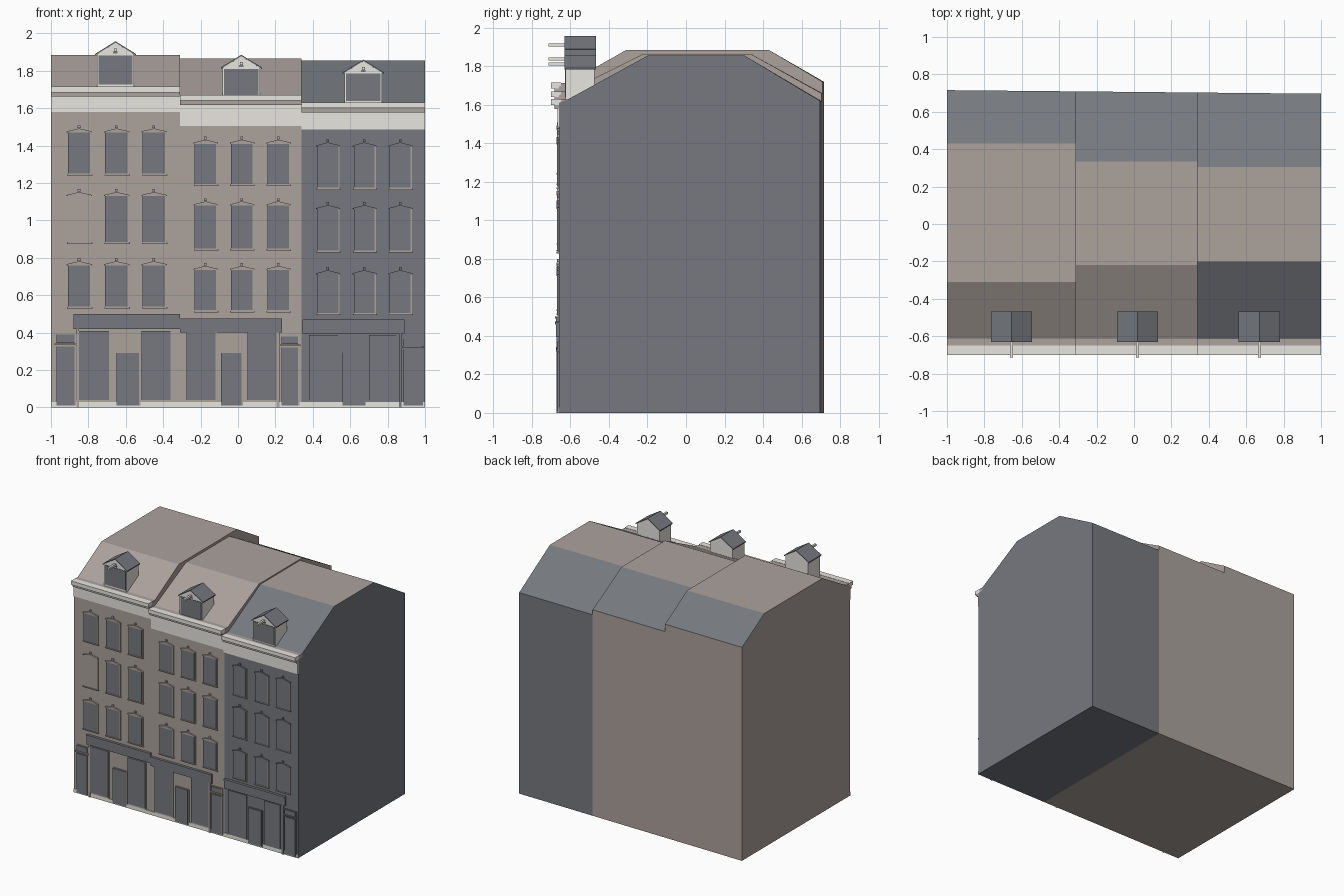
import bpy, bmesh

cube = bpy.data.objects.get("Cube")
if cube:
    bpy.data.objects.remove(cube, do_unlink=True)


def material(name, r, g, b):
    m = bpy.data.materials.new(name)
    m.use_nodes = True
    m.diffuse_color = (r, g, b, 1)
    m.node_tree.nodes["Principled BSDF"].inputs["Base Color"].default_value = (r, g, b, 1)
    return m


BROWN = material("warm_brown", 0.41, 0.36, 0.335)
GREY = material("blue_grey", 0.18, 0.19, 0.212)
WHITE = material("off_white", 0.80, 0.79, 0.745)
FRONT = -0.66


def prism(points, lo, hi, axis="y"):
    """Profile in xz extruded along y, or profile in yz extruded along x."""
    return points, lo, hi, axis


def box(x0, x1, z0, z1, y0, y1):
    return prism([(x0, z0), (x1, z0), (x1, z1), (x0, z1)], y0, y1)


def plate(x0, x1, z0, z1, out):
    """Box standing proud of the front wall."""
    return box(x0, x1, z0, z1, FRONT - out, FRONT)


def build(name, prisms, mats, rule=None):
    bm = bmesh.new()
    for points, lo, hi, axis in prisms:
        def place(p, d):
            return (p[0], d, p[1]) if axis == "y" else (d, p[0], p[1])
        ends = [[bm.verts.new(place(p, d)) for p in points] for d in (lo, hi)]
        for end in ends:
            bm.faces.new(end)
        n = len(points)
        for i in range(n):
            j = (i + 1) % n
            bm.faces.new((ends[0][i], ends[0][j], ends[1][j], ends[1][i]))
    bmesh.ops.recalc_face_normals(bm, faces=bm.faces)
    bm.normal_update()
    if rule:
        for f in bm.faces:
            f.material_index = rule(f.normal)
    mesh = bpy.data.meshes.new(name)
    bm.to_mesh(mesh)
    bm.free()
    for m in mats:
        mesh.materials.append(m)
    obj = bpy.data.objects.new(name, mesh)
    bpy.context.collection.objects.link(obj)
    return obj


def roof_rule(n):
    """Walls and front slope, flat top, back slope."""
    if n.z < 0.2:
        return 0
    if n.z > 0.98:
        return 1
    return 2 if n.y > 0 else 0


def house(name, x0, x1, wall, eave, ridge, ridge_front, ridge_back, back_eave,
          frieze, columns, rows, width, blank=None):
    # Body with flat-topped double-pitch roof; the back wall runs slightly askew
    back = 0.75
    profile = [(FRONT, 0), (back, 0), (back, back_eave), (ridge_back, ridge),
               (ridge_front, ridge), (-0.61, eave), (FRONT, eave - 0.02)]
    body = build(name + "_body", [prism(profile, x0, x1, "x")], [wall, BROWN, GREY], roof_rule)
    for v in body.data.vertices:
        if v.co.y > 0.7:
            v.co.y = 0.706 - 0.0095 * v.co.x

    # Cornice, moulding and frieze
    build(name + "_cornice", [box(x0, x1, eave - 0.03, eave, -0.70, -0.65),
                              plate(x0, x1, frieze, eave - 0.052, 0.008)], [WHITE])
    build(name + "_moulding", [plate(x0, x1, eave - 0.052, eave - 0.03, 0.022),
                               box(x0, x1, eave - 0.03, eave - 0.002, -0.65, -0.61)], [BROWN])

    # Upper windows with small pediments
    frames, panes, caps = [], [], []
    for c, x in enumerate(columns):
        for r, (z0, z1) in enumerate(rows):
            a, b = x - width / 2, x + width / 2
            frames.append(plate(a, b + 0.008, z0 - 0.006, z1, 0.006))
            frames.append(plate(a - 0.004, b + 0.012, z0 - 0.011, z0 - 0.004, 0.012))
            if (c, r) != blank:
                panes.append(plate(a, b, z0, z1, 0.009))
            peak = [(a - 0.006, z1), (b + 0.01, z1), (b + 0.01, z1 + 0.006),
                    (x, z1 + 0.022), (a - 0.006, z1 + 0.006)]
            caps.append(prism(peak, FRONT - 0.012, FRONT))
            caps.append(plate(x - 0.007, x + 0.007, z1 + 0.024, z1 + 0.038, 0.01))
    build(name + "_window_frames", frames, [BROWN])
    build(name + "_window_panes", panes, [GREY])
    build(name + "_window_pediments", caps, [wall])


def shopfront(name, x0, x1, wall, board, windows, door, side_door, top):
    # Sign board with ledge
    a, b, z0, z1 = board
    build(name + "_sign_board", [plate(a, b, z0, z1, 0.014),
                                 plate(a, b, z1 - 0.01, z1, 0.02)], [GREY])
    # Plinth
    build(name + "_plinth", [plate(x0, x1, 0, 0.03, 0.005)], [WHITE])
    # Display windows, doors and transom
    frames, panes = [], []
    for a, b in windows:
        frames.append(plate(a, b + 0.008, 0.03, top, 0.006))
        panes.append(plate(a, b, 0.04, top, 0.009))
    for a, b, z0, z1 in (door, side_door,
                         (side_door[0], side_door[1], side_door[3] + 0.02, top - 0.02)):
        frames.append(plate(a, b + 0.008, z0, z1 + 0.004, 0.007))
        panes.append(plate(a, b, z0, z1, 0.012))
    a, b = side_door[:2]
    frames.append(plate(a - 0.01, b + 0.012, side_door[3] + 0.008, side_door[3] + 0.018, 0.016))
    build(name + "_shop_frames", frames, [wall])
    build(name + "_shop_panes", panes, [GREY])
    # Slim pilaster beside the side door
    p = a - 0.025 if a > (x0 + x1) / 2 else b + 0.012
    build(name + "_pilaster", [plate(p, p + 0.014, 0.0, board[2], 0.012)], [wall])


def dormer(name, x, base, eave):
    # Little gabled house with hoist beam
    w, y0, y1, apex = 0.1, -0.625, -0.475, eave + 0.062
    build(name + "_walls", [prism([(x - w, base), (x + w, base), (x + w, eave),
                                   (x, apex), (x - w, eave)], y0, y1)], [WHITE])
    build(name + "_window", [box(x - w + 0.008, x + w - 0.008, base + 0.018, eave - 0.005,
                                 y0 - 0.004, y0)], [GREY])
    slopes = [prism([(x, apex), (x + s * (w + 0.01), eave - 0.006),
                     (x + s * (w + 0.01), eave + 0.002), (x, apex + 0.008)],
                    -0.63, -0.468) for s in (-1, 1)]
    build(name + "_roof", slopes, [GREY])
    build(name + "_hoist_beam", [box(x - 0.008, x + 0.008, eave + 0.014, eave + 0.03,
                                     -0.715, y0)], [WHITE])
    build(name + "_hatch", [box(x - 0.012, x + 0.012, eave + 0.004, eave + 0.014,
                                y0 - 0.004, y0)], [GREY])


# Upper houses
house("left_house", -1.0, -0.31, BROWN, 1.715, 1.885, -0.31, 0.43, 1.72, 1.58,
      (-0.85, -0.65, -0.45), ((0.54, 0.76), (0.885, 1.13), (1.25, 1.47)), 0.12, blank=(0, 1))
house("middle_house", -0.31, 0.34, BROWN, 1.67, 1.865, -0.22, 0.335, 1.66, 1.505,
      (-0.175, 0.02, 0.215), ((0.52, 0.735), (0.85, 1.08), (1.195, 1.41)), 0.115)
house("right_house", 0.34, 1.0, GREY, 1.63, 1.855, -0.2, 0.305, 1.62, 1.485,
      (0.48, 0.675, 0.867), ((0.505, 0.712), (0.84, 1.06), (1.175, 1.395)), 0.112)

# Ground floors
shopfront("left_house", -1.0, -0.31, BROWN, (-0.88, -0.31, 0.42, 0.5),
          ((-0.865, -0.69), (-0.515, -0.36)), (-0.65, -0.53, 0.01, 0.29),
          (-0.97, -0.875, 0.01, 0.325), 0.41)
shopfront("middle_house", -0.31, 0.34, BROWN, (-0.31, 0.235, 0.4, 0.475),
          ((-0.275, -0.12), (0.05, 0.205)), (-0.09, 0.02, 0.01, 0.29),
          (0.232, 0.322, 0.01, 0.32), 0.4)
shopfront("right_house", 0.34, 1.0, GREY, (0.345, 0.89, 0.395, 0.47),
          ((0.38, 0.535), (0.7, 0.845)), (0.56, 0.675, 0.01, 0.295),
          (0.885, 0.98, 0.01, 0.31), 0.387)

# Roof dormers
dormer("left_dormer", -0.655, 1.71, 1.888)
dormer("middle_dormer", 0.018, 1.645, 1.816)
dormer("right_dormer", 0.67, 1.62, 1.79)
